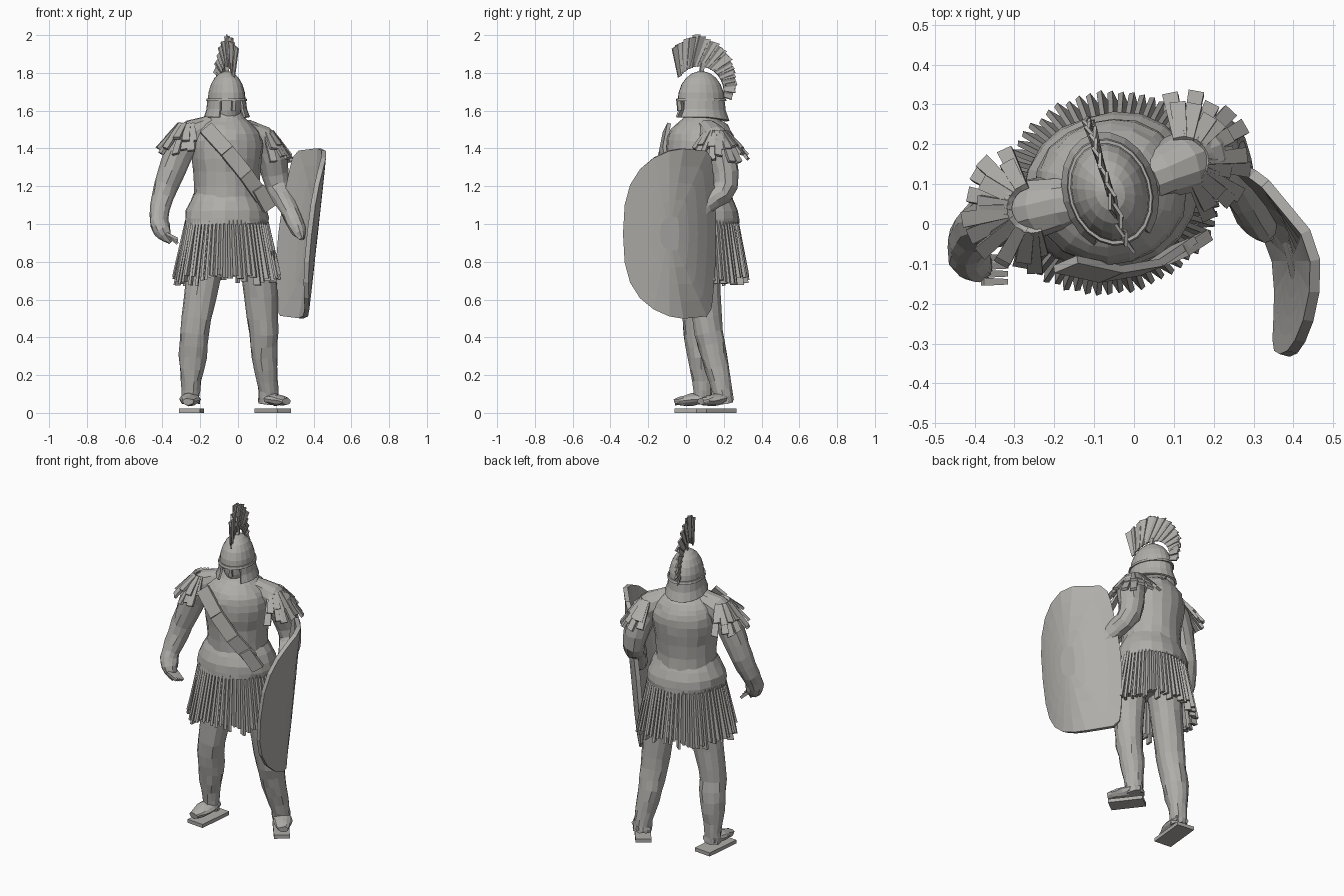
import bpy
import bmesh
import math
import random
from math import sin, cos, pi, radians
from mathutils import Vector, Matrix

random.seed(4)
if "Cube" in bpy.data.objects:
    bpy.data.objects.remove(bpy.data.objects["Cube"])

stone = bpy.data.materials.new("warm grey stone")
stone.use_nodes = True
grey = (.43, .42, .4, 1)
stone.diffuse_color = grey
stone.node_tree.nodes["Principled BSDF"].inputs["Base Color"].default_value = grey

# The body is turned a little towards its left
WORLD = Matrix.Identity(4)
BODY = Matrix.Translation((-.06, .08, 0)) @ Matrix.Rotation(.3, 4, 'Z')


def finish(name, bm, frame=WORLD, thickness=0):
    """Turn a bmesh into a named grey object."""
    bmesh.ops.recalc_face_normals(bm, faces=bm.faces)
    bm.transform(frame)
    mesh = bpy.data.meshes.new(name)
    bm.to_mesh(mesh)
    bm.free()
    mesh.materials.append(stone)
    obj = bpy.data.objects.new(name, mesh)
    bpy.context.collection.objects.link(obj)
    if thickness:
        modifier = obj.modifiers.new("thickness", 'SOLIDIFY')
        modifier.thickness = thickness
        modifier.offset = 0


def smooth(points, steps):
    """Rounded path through a few control points of any dimension."""
    points = [Vector(p) for p in points]
    path = []
    for i in range(len(points) - 1):
        start, end = points[i], points[i + 1]
        before = points[max(i - 1, 0)]
        after = points[min(i + 2, len(points) - 1)]
        for step in range(steps):
            t = step / steps
            leave, arrive = (end - before) / 2, (after - start) / 2
            ease = t * t * (3 - 2 * t)
            path.append(start.lerp(end, ease) + leave * t * (1 - t) ** 2 - arrive * t * t * (1 - t))
    return path + [points[-1]]


def bridge(bm, rows, closed=True):
    """Join neighbouring rows of vertices with four-sided faces."""
    count = len(rows[0])
    for near, far in zip(rows, rows[1:]):
        for i in range(count if closed else count - 1):
            j = (i + 1) % count
            bm.faces.new((near[i], near[j], far[j], far[i]))


def skin(name, centres, radii, ratio, sides, frame, follow=False, rough=.004, capped=True):
    """Tube of oval rings, level or square to its path."""
    bm = bmesh.new()
    rows = []
    last = len(centres) - 1
    for i, (centre, radius) in enumerate(zip(centres, radii)):
        turn = Matrix.Identity(3)
        if follow:
            direction = centres[min(i + 1, last)] - centres[max(i - 1, 0)]
            turn = Vector((0, 0, -1)).rotation_difference(direction).to_matrix()
        row = []
        for k in range(sides):
            angle = 2 * pi * k / sides
            offset = Vector((radius * cos(angle), radius * ratio * sin(angle), 0))
            noise = Vector([random.uniform(-rough, rough) for axis in range(3)])
            row.append(bm.verts.new(centre + turn @ offset + noise))
        rows.append(row)
    bridge(bm, rows)
    if capped:
        bm.faces.new(rows[0])
        bm.faces.new(rows[-1])
    finish(name, bm, frame)


def column(name, profile, ratio, sides=20, rough=.004, capped=True):
    """Upright body part from (height, radius) pairs."""
    centres = [Vector((0, 0, height)) for height, radius in profile]
    radii = [radius for height, radius in profile]
    skin(name, centres, radii, ratio, sides, BODY, rough=rough, capped=capped)


def limb(name, points, ratio=1, sides=12, frame=WORLD):
    """Rounded limb through a few (x, y, z, radius) points."""
    path = smooth(points, 3)
    skin(name, [p.to_3d() for p in path], [p.w for p in path], ratio, sides, frame, follow=True)


def plank(bm, start, end, side, start_width, end_width, thick):
    """Tapered flat bar from start to end."""
    start, end = Vector(start), Vector(end)
    side = Vector(side).normalized() / 2
    normal = (end - start).cross(side).normalized() * thick / 2
    rows = []
    for centre, width in ((start, start_width), (end, end_width)):
        edge = side * width
        corners = (-edge - normal, edge - normal, edge + normal, normal - edge)
        rows.append([bm.verts.new(centre + corner) for corner in corners])
    bridge(bm, rows)
    bm.faces.new(rows[0])
    bm.faces.new(rows[-1])


# Torso and belt
column("torso", smooth([(.9, .2), (1.2, .17), (1.4, .195), (1.5, .165), (1.56, .1), (1.62, .06)], 3), .95)
column("belt", smooth([(1, .225), (1.07, .22), (1.16, .175)], 2), .88)

# Pleated skirt over a plain open lining
column("skirt_lining", [(1.02, .2), (.72, .25)], .87, capped=False)
bm = bmesh.new()
pleats = 64
for i in range(pleats):
    angle = 2 * pi * i / pleats
    out = Vector((cos(angle), sin(angle), 0))
    across = Vector((-sin(angle), cos(angle), 0))
    oval = Vector((cos(angle), .87 * sin(angle), 0))
    waist = oval * .21 + Vector((0, 0, 1.02))
    hem = oval * random.uniform(.262, .275) + Vector((0, 0, random.uniform(.67, .73)))
    plank(bm, waist, hem, out + across * .5, .022, .038, .014)
finish("skirt_pleats", bm, BODY)

# Diagonal chest sash with a hip block
bm = bmesh.new()
sash = []
for i in range(4):
    t = i / 3
    sash.append(Vector((.3 * t - .16, -.14 - .04 * t - .05 * sin(pi * t), 1.51 - .37 * t)))
for start, end in zip(sash, sash[1:]):
    plank(bm, start, end, (end - start).cross(Vector((.1, -1, 0))), .08, .08, .02)
plank(bm, (.11, -.2, 1.19), (.18, -.18, 1.08), (.8, .1, .5), .07, .07, .03)
finish("sash", bm, BODY)

# Two layers of straps drooping over each shoulder
for side, name, height in ((-1, "right", 1.53), (1, "left", 1.49)):
    bm = bmesh.new()
    count = 10
    for reach, drop in ((.07, .08), (.1, .14)):
        for i in range(count):
            angle = radians(160) * (i / (count - 1) - .5) + random.uniform(-.08, .08)
            out = Vector((side * cos(angle), sin(angle), 0))
            start = Vector((side * .2, .02, height)) + out * .055
            fall = Vector((0, 0, drop * random.uniform(.85, 1.2)))
            end = start + out * random.uniform(reach - .01, reach + .02) - fall
            plank(bm, start, end, (-out.y, out.x, random.uniform(-.3, .3)), .03, .04, .016)
    finish(name + "_shoulder_straps", bm, BODY)

# Head and domed helmet
column("head", [(1.54, .065), (1.6, .075), (1.68, .08)], 1.25)
dome = [radians(angle) for angle in range(0, 90, 17)]
column("helmet_dome", [(1.65 + .16 * sin(a), .098 * cos(a)) for a in dome], 1.3, rough=0)
column("helmet_rim", [(1.65, .106), (1.665, .103)], 1.3, rough=0)

# Flared guard round the neck and cheeks, open at the face
bm = bmesh.new()
rows = []
for drop in (0, .5, 1):
    row = []
    for degrees in range(-58, 240, 18):
        angle = radians(degrees)
        back = max(0, sin(angle))
        radius = .094 + .02 * drop * drop
        row.append(bm.verts.new((radius * cos(angle), radius * 1.3 * sin(angle),
                                 1.65 - drop * (.085 + .02 * back))))
    rows.append(row)
bridge(bm, rows, closed=False)
finish("neck_and_cheek_guard", bm, BODY, .012)

bm = bmesh.new()
plank(bm, (0, -.125, 1.66), (0, -.12, 1.6), (1, 0, 0), .014, .02, .02)
finish("nose_guard", bm, BODY)

# Feathered crest fanned over the helmet
bm = bmesh.new()
feathers = 24
crest_centre = Vector((0, -.01, 1.7))
for i in range(feathers):
    t = i / (feathers - 1)
    root, tip = radians(143 - 150 * t), radians(120 - 127 * t)
    length = .3 - .15 * abs(t - .2) + random.uniform(-.006, .006)
    start = crest_centre + .135 * Vector((0, cos(root), sin(root)))
    end = crest_centre + length * Vector((0, cos(tip), sin(tip)))
    end.x = random.uniform(-.008, .008)
    plank(bm, start, end, (.3 * (-1) ** i, -sin(tip), cos(tip)), .024, .042, .008)
plank(bm, (0, 0, 1.8), (0, .01, 1.85), (0, 1, 0), .02, .02, .02)
finish("helmet_crest", bm, BODY)

# Arms growing from the neck, the left one bent behind the shield
limb("right_arm", [(-.14, .06, 1.52, .06), (-.28, .03, 1.44, .08), (-.38, 0, 1.2, .063),
                   (-.42, -.06, 1.04, .05), (-.4, -.1, .96, .046), (-.36, -.12, .9, .01)])
limb("left_arm", [(.03, .11, 1.5, .06), (.16, .17, 1.41, .08), (.21, .21, 1.2, .065),
                  (.26, .1, 1.1, .05), (.32, 0, .97, .042), (.34, -.03, .92, .01)])
bm = bmesh.new()
for i in range(4):
    knuckle = Vector((-.38, .02 * i - .145, .95))
    plank(bm, knuckle, knuckle + Vector((.06, 0, -.03 - .008 * i)), (0, 1, 0), .02, .014, .016)
finish("right_fingers", bm)

# Legs
limb("right_leg", [(-.16, .08, .85, .1), (-.22, .06, .5, .08), (-.24, .08, .3, .074),
                   (-.25, .09, .12, .048), (-.25, .09, .05, .048)], sides=14)
limb("left_leg", [(.1, .08, .85, .1), (.13, .11, .5, .08), (.14, .15, .3, .07),
                  (.16, .19, .12, .053), (.16, .2, .05, .053)], sides=14)

# Feet and the flat plate below each
for name, heel, plate, angle, width, length in (
        ("right", (-.25, .08, 0), (-.245, .06, .011), -.1, .11, .23),
        ("left", (.17, .19, 0), (.185, .16, .011), .65, .09, .2)):
    turn = Matrix.Rotation(angle, 4, 'Z')
    limb(name + "_foot", [(0, .05, .08, .04), (0, -.05, .07, .054), (0, -.14, .06, .03)],
         ratio=.6, frame=Matrix.Translation(heel) @ turn)
    bm = bmesh.new()
    half = Vector((0, length / 2, 0))
    plank(bm, -half, half, (1, 0, 0), width, width, .022)
    finish(name + "_base_plate", bm, Matrix.Translation(plate) @ turn)

# Tall curved shield, leaning outward at the top and squarer at the back
bm = bmesh.new()
rows = []
corners = 24
for ring in range(5, 0, -1):
    row = []
    for i in range(corners):
        angle = 2 * pi * i / corners
        across, up = cos(angle), sin(angle)
        power = .45 if across > 0 else 1
        y = ring / 5 * (.24 * math.copysign(abs(across) ** power, across) + .07 * up ** 4)
        z = .45 * ring / 5 * math.copysign(abs(up) ** .8, up)
        bend = 2.4 if y > -.04 else .8
        x = .41 + .11 * z - bend * (y + .04) ** 2
        row.append(bm.verts.new((x, y - .09, z + .95)))
    rows.append(row)
bridge(bm, rows)
bm.faces.new(rows[-1])
finish("shield", bm, WORLD, .026)
